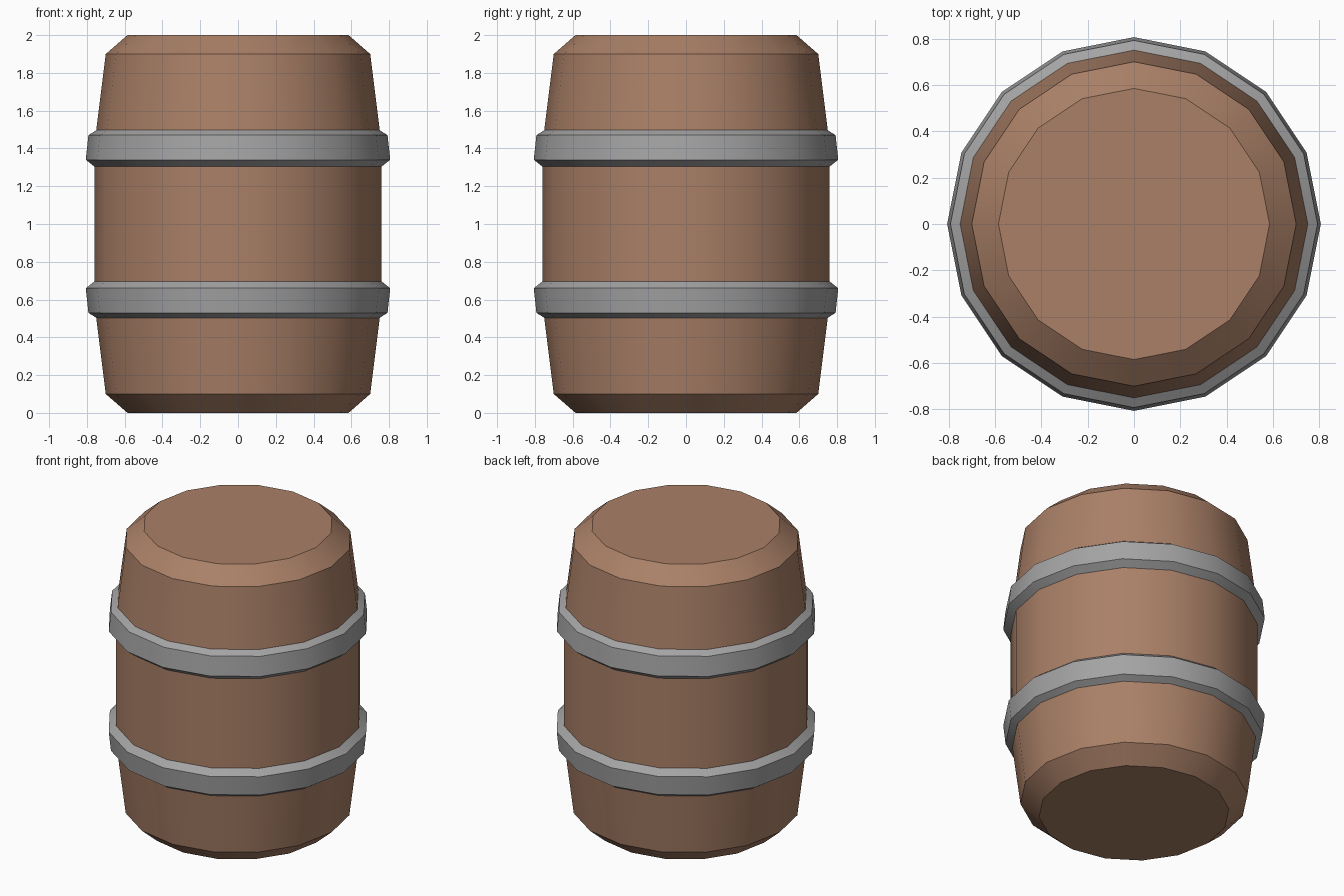
import bpy
import bmesh
from math import cos, sin, tau

SIDES = 16

cube = bpy.data.objects.get("Cube")
if cube:
    bpy.data.objects.remove(cube, do_unlink=True)


def make_material(name, rgb):
    mat = bpy.data.materials.new(name)
    mat.use_nodes = True
    mat.diffuse_color = (*rgb, 1)
    mat.node_tree.nodes["Principled BSDF"].inputs["Base Color"].default_value = (*rgb, 1)
    return mat


def lathe(name, profile, mat, closed=False):
    """Spin (radius, height) points, listed upward on the outside, around z."""
    bm = bmesh.new()
    rings = [[bm.verts.new((r * cos(tau * i / SIDES), r * sin(tau * i / SIDES), z))
              for i in range(SIDES)] for r, z in profile]
    pairs = list(zip(rings, rings[1:]))
    if closed:
        pairs.append((rings[-1], rings[0]))
    for low, high in pairs:
        for i in range(SIDES):
            j = (i + 1) % SIDES
            bm.faces.new((low[i], low[j], high[j], high[i])).smooth = True
    if not closed:
        bm.faces.new(rings[0][::-1])
        bm.faces.new(rings[-1])
    # Keep every ring crisp while the sides shade smoothly
    for edge in bm.edges:
        a, b = edge.verts
        edge.smooth = abs(a.co.z - b.co.z) > 1e-5
    bmesh.ops.recalc_face_normals(bm, faces=bm.faces)
    mesh = bpy.data.meshes.new(name)
    bm.to_mesh(mesh)
    bm.free()
    mesh.materials.append(mat)
    obj = bpy.data.objects.new(name, mesh)
    bpy.context.collection.objects.link(obj)


wood = make_material("brown wood", (0.40, 0.215, 0.135))
iron = make_material("grey iron", (0.37, 0.37, 0.375))

# Barrel body, mirrored about its middle
upper = [(0.76, 1.3), (0.75, 1.5), (0.70, 1.9), (0.585, 2.0)]
lower = [(r, 2 - z) for r, z in reversed(upper)]
lathe("barrel_body", lower + upper, wood)

# Bevelled hoops, the lower one a mirror of the upper
hoop = [(0.755, 1.3), (0.806, 1.34), (0.792, 1.47), (0.745, 1.5), (0.70, 1.4)]
lathe("upper_hoop", hoop, iron, closed=True)
lathe("lower_hoop", [(r, 2 - z) for r, z in reversed(hoop)], iron, closed=True)
